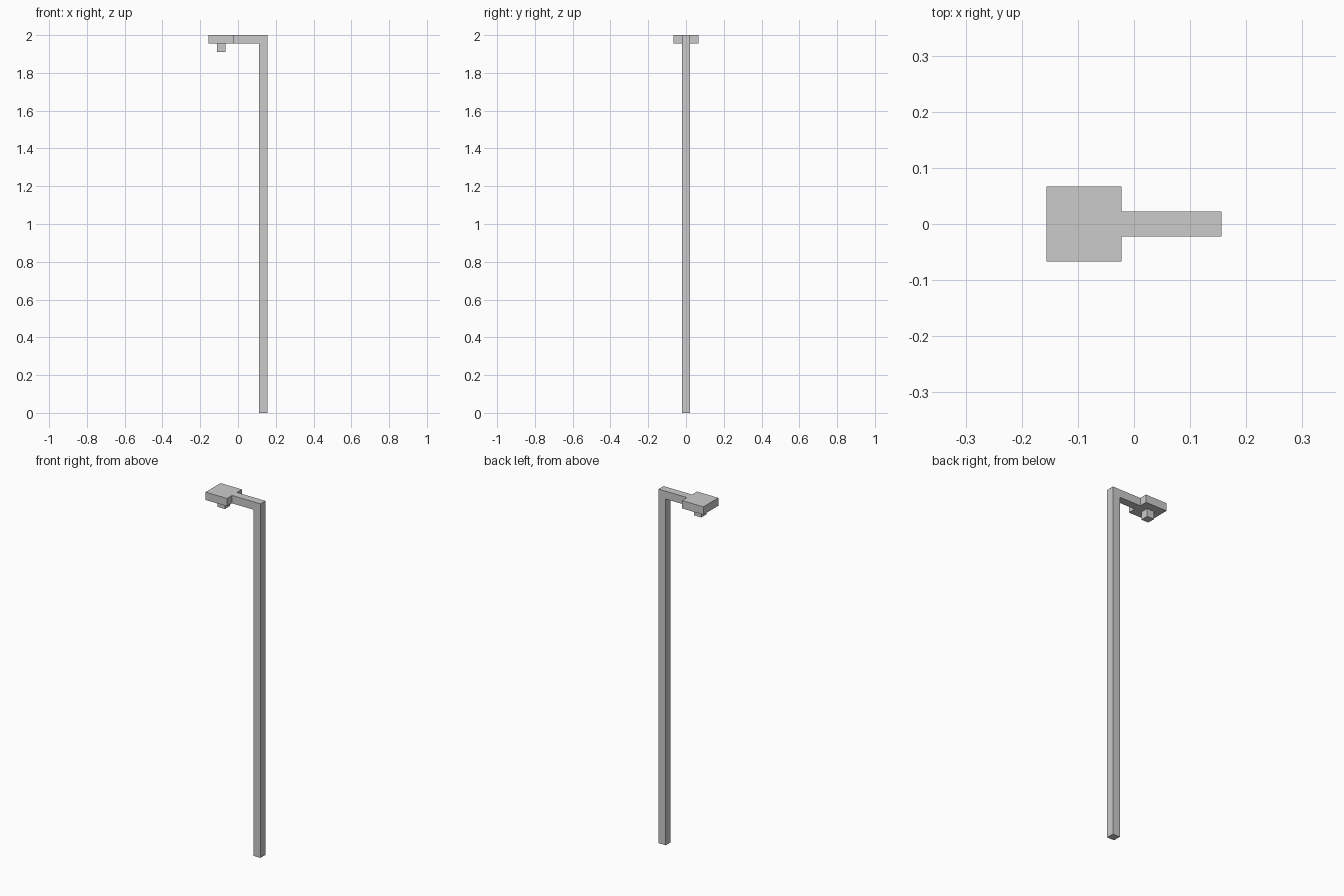
import bpy, bmesh
from mathutils import Vector

if "Cube" in bpy.data.objects:
    bpy.data.objects.remove(bpy.data.objects["Cube"])

U = 2 / 45  # module: the post thickness


def extrude_part(name, profile, half_depth):
    """Closed x/z profile extruded along y, centred on y = 0."""
    bm = bmesh.new()
    face = bm.faces.new([bm.verts.new((x, -half_depth, z)) for x, z in profile])
    ext = bmesh.ops.extrude_face_region(bm, geom=[face])
    verts = [g for g in ext["geom"] if isinstance(g, bmesh.types.BMVert)]
    bmesh.ops.translate(bm, vec=Vector((0, 2 * half_depth, 0)), verts=verts)
    bmesh.ops.recalc_face_normals(bm, faces=bm.faces)
    mesh = bpy.data.meshes.new(name)
    bm.to_mesh(mesh)
    bm.free()
    obj = bpy.data.objects.new(name, mesh)
    bpy.context.collection.objects.link(obj)
    return obj


def rect(x0, x1, z0, z1):
    return [(x0, z0), (x1, z0), (x1, z1), (x0, z1)]


right, top = 3.5 * U, 2.0

# Post with the arm bent over at the top
extrude_part("post_and_arm", [
    (right - U, 0), (right, 0), (right, top),
    (-0.5 * U, top), (-0.5 * U, top - U), (right - U, top - U)], U / 2)

# Wide square lamp head
extrude_part("lamp_head", rect(-3.5 * U, -0.5 * U, top - U, top), 1.5 * U)

# Small bulb hanging under the head
extrude_part("bulb", rect(-2.5 * U, -1.5 * U, top - 2 * U, top - U), U / 2)
